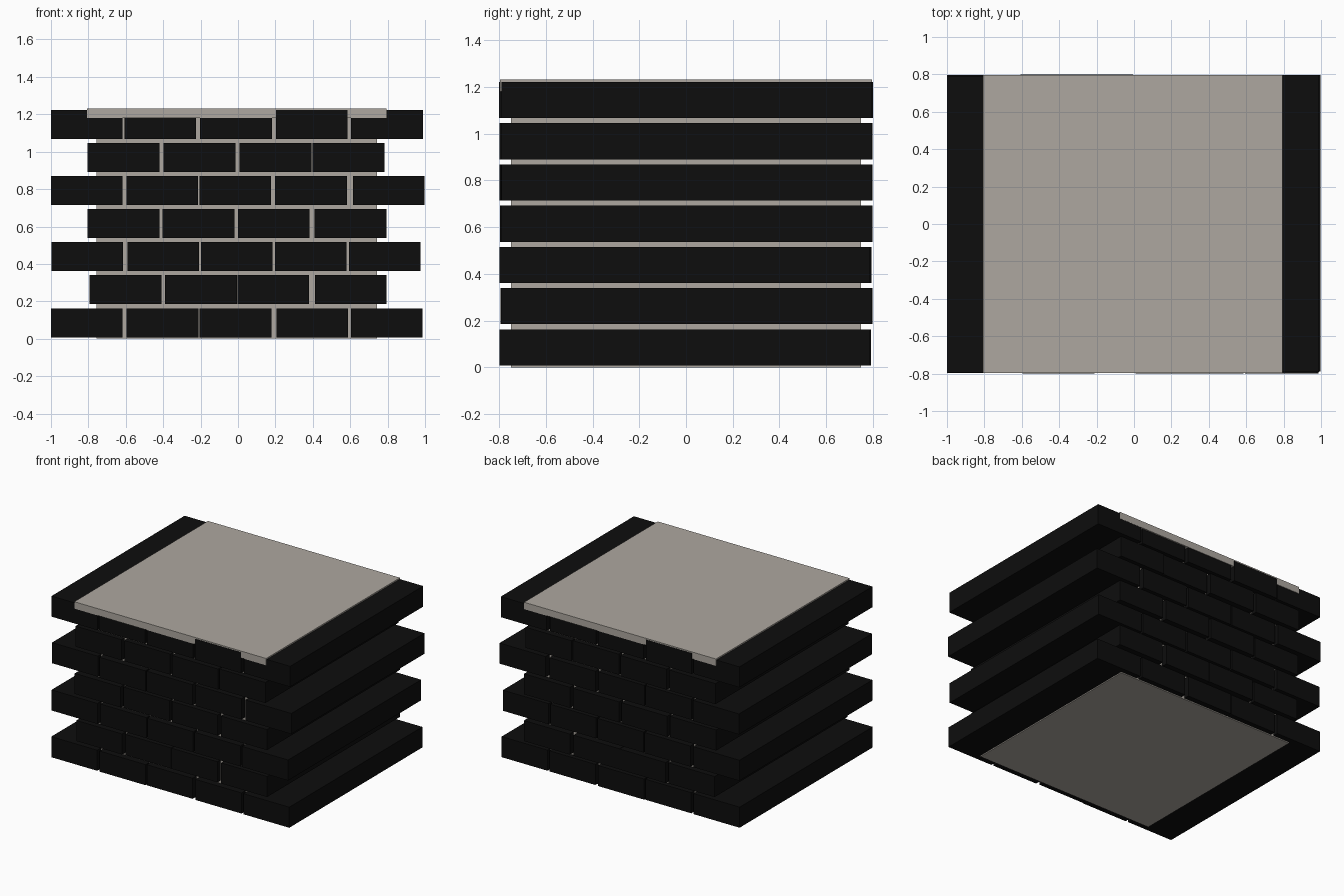
import bpy
import random

if "Cube" in bpy.data.objects:
    bpy.data.objects.remove(bpy.data.objects["Cube"])

random.seed(4)


def material(name, rgb):
    m = bpy.data.materials.new(name)
    m.diffuse_color = (*rgb, 1)
    m.use_nodes = True
    m.node_tree.nodes["Principled BSDF"].inputs["Base Color"].default_value = m.diffuse_color
    return m


mortar = material("mortar_grey", (0.42, 0.39, 0.35))
black = material("brick_black", (0.004, 0.004, 0.004))


def box(name, x0, x1, y0, y1, z0, z1, mat):
    bpy.ops.mesh.primitive_cube_add(
        size=1, location=((x0 + x1) / 2, (y0 + y1) / 2, (z0 + z1) / 2))
    ob = bpy.context.object
    ob.name = name
    ob.scale = (x1 - x0, y1 - y0, z1 - z0)
    bpy.ops.object.transform_apply(location=False, rotation=False, scale=True)
    ob.data.materials.append(mat)
    return ob


# Mortar core and top slab
box("mortar_core", -0.757, 0.743, -0.75, 0.75, 0, 1.2, mortar)
box("top_slab", -0.808, 0.793, -0.797, 0.797, 1.18, 1.232, mortar)

# Left edges of the bricks in each course, bottom to top
courses = [
    [-1.0, -0.595, -0.205, 0.205, 0.604],
    [-0.793, -0.389, -0.003, 0.412],
    [-0.998, -0.592, -0.199, 0.197, 0.594],
    [-0.804, -0.403, 0.0, 0.41],
    [-1.0, -0.597, -0.206, 0.199, 0.615],
    [-0.804, -0.397, 0.009, 0.399],
    [-1.0, -0.608, -0.202, 0.202, 0.605],
]
# Depth shifts of the top course, whose bricks meet the slab
top_shift = [-0.001, 0.007, 0.0, -0.007, 0.003]

# Full-depth bricks in staggered courses
for row, edges in enumerate(courses):
    z = 0.008 + 0.1765 * row
    for col, x in enumerate(edges):
        dy = top_shift[col] if row == 6 else random.uniform(-0.007, 0.007)
        box(f"brick_{row + 1}_{col + 1}", x, x + 0.383,
            dy - 0.793, dy + 0.793, z, z + 0.155, black)
